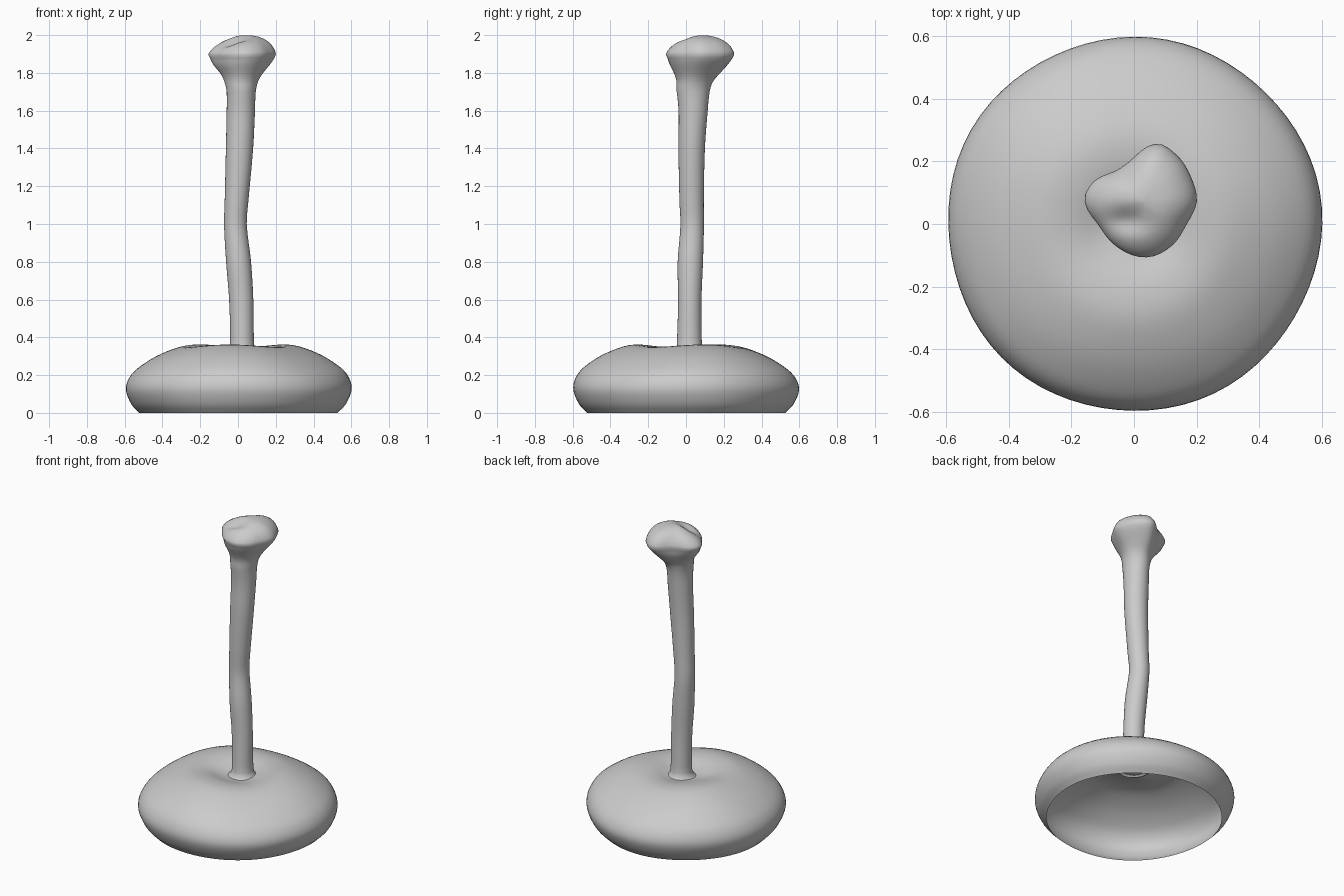
import bpy, bmesh
from math import sin, cos, pi, radians, exp, hypot

cube = bpy.data.objects.get("Cube")
if cube:
    bpy.data.objects.remove(cube)

grey = bpy.data.materials.new("plain_grey")
grey.use_nodes = True
grey.diffuse_color = (0.6, 0.6, 0.6, 1)
grey.node_tree.nodes["Principled BSDF"].inputs["Base Color"].default_value = (0.6, 0.6, 0.6, 1)


def curve_at(keys, t):
    """Smooth interpolation through rows of (t, values...)."""
    i = 0
    while i < len(keys) - 2 and t > keys[i + 1][0]:
        i += 1
    a, b = keys[i], keys[i + 1]
    before, after = keys[max(i - 1, 0)], keys[min(i + 2, len(keys) - 1)]
    h = b[0] - a[0]
    u = (t - a[0]) / h
    out = []
    for k in range(1, len(a)):
        ma = (b[k] - before[k]) / (b[0] - before[0]) * h
        mb = (after[k] - a[k]) / (after[0] - a[0]) * h
        out.append((2*u**3 - 3*u**2 + 1) * a[k] + (u**3 - 2*u**2 + u) * ma
                   + (3*u**2 - 2*u**3) * b[k] + (u**3 - u**2) * mb)
    return out


def loft(name, rings, tip):
    """Skin a stack of point rings and close the last one to a tip."""
    bm = bmesh.new()
    rows = [[bm.verts.new(p) for p in ring] for ring in rings]
    n = len(rows[0])
    for low, high in zip(rows, rows[1:]):
        for i in range(n):
            j = (i + 1) % n
            bm.faces.new((low[i], low[j], high[j], high[i]))
    top = bm.verts.new(tip)
    for i in range(n):
        bm.faces.new((rows[-1][i], rows[-1][(i + 1) % n], top))
    for f in bm.faces:
        f.smooth = True
    mesh = bpy.data.meshes.new(name)
    bm.to_mesh(mesh)
    bm.free()
    mesh.materials.append(grey)
    obj = bpy.data.objects.new(name, mesh)
    bpy.context.collection.objects.link(obj)
    return obj


# Hollow rounded base, open underneath, with a dimple round the stem
base_profile = [(0, 0.525, 0), (1, 0.57, 0.05), (2, 0.598, 0.13), (3, 0.57, 0.205),
                (4, 0.5, 0.265), (5, 0.41, 0.315), (6, 0.3, 0.352), (7, 0.2, 0.352),
                (8, 0.11, 0.328), (9, 0.05, 0.318)]
angles = [2 * pi * i / 72 for i in range(72)]
base_rings = []
for s in range(37):
    r, z = curve_at(base_profile, s / 4)
    ring = []
    for a in angles:
        wave = 1 + 0.005 * sin(5 * a + s * 0.1) + 0.004 * sin(3 * a + 1)
        lift = 0.008 * sin(3 * a + 0.5) * sin(pi * s / 36) * min(1, z / 0.2)
        ring.append((r * wave * cos(a), r * wave * sin(a), max(0, z + lift)))
    base_rings.append(ring)
loft("base_shell", base_rings, (0, 0, 0.318))

# Crooked stem flaring into a lumpy knob
# height, centre x, centre y, half width x, half width y
stem_keys = [(0.31, 0.022, 0.018, 0.1, 0.1), (0.335, 0.022, 0.018, 0.07, 0.072),
             (0.4, 0.021, 0.018, 0.063, 0.065), (0.6, 0.017, 0.02, 0.064, 0.062),
             (0.8, 0.003, 0.023, 0.066, 0.067), (1.0, -0.014, 0.033, 0.06, 0.062),
             (1.1, -0.009, 0.03, 0.062, 0.064), (1.4, 0.008, 0.03, 0.072, 0.07),
             (1.6, 0.015, 0.038, 0.075, 0.077), (1.7, 0.017, 0.038, 0.077, 0.087),
             (1.76, 0.018, 0.045, 0.09, 0.1), (1.8, 0.02, 0.055, 0.11, 0.127),
             (1.85, 0.015, 0.063, 0.15, 0.16), (1.9, 0.02, 0.073, 0.18, 0.18)]
# Knob outline: angle in degrees, distance from the knob centre
knob_outline = [(-30, 0.148), (0, 0.162), (30, 0.165), (60, 0.182), (80, 0.191),
                (110, 0.145), (135, 0.142), (160, 0.185), (178, 0.2), (205, 0.172),
                (230, 0.172), (270, 0.178), (300, 0.163), (330, 0.148), (360, 0.162)]
KX, KY = 0.04, 0.07


def knob_radius(a):
    return curve_at(knob_outline, a * 180 / pi)[0]


def dent(x, y):
    """Lowered hollow at the front left of the knob's top."""
    return (0.035 * exp(-(((x + 0.02) / 0.07) ** 2 + ((y - 0.01) / 0.04) ** 2))
            + 0.02 * max(0, -x / 0.1) + 0.02 * max(0, (0.03 - y) / 0.1))


stem_angles = [2 * pi * i / 48 for i in range(48)]
heights = [0.31, 0.32, 0.335, 0.36] + [0.4 + 0.05 * i for i in range(27)]
heights += [1.72 + 0.02 * i for i in range(9)]
rings = []
for z in heights:
    cx, cy, rx, ry = curve_at(stem_keys, z)
    blend = min(1, max(0, (z - 1.72) / 0.16))
    ring = []
    for a in stem_angles:
        lump = knob_radius(a) * (rx + ry) / 0.36
        px, py = cx + rx * cos(a), cy + ry * sin(a)
        kx = KX + lump * cos(a) - (1 - blend) * 0.02
        ky = KY + lump * sin(a) - (1 - blend) * 0.02
        ring.append((px + (kx - px) * blend, py + (ky - py) * blend, z))
    rings.append(ring)

# Rounded cap of the knob
for k in range(1, 12):
    t = radians(90 * k / 12)
    scale = cos(t) ** 0.9
    ring = []
    for a in stem_angles:
        r = knob_radius(a) * scale
        x, y = KX + r * cos(a), KY + r * sin(a)
        ring.append((x, y, 1.885 + 0.115 * sin(t) - dent(x, y) * sin(t)))
    rings.append(ring)
loft("stem_and_knob", rings, (KX, KY, 2.0 - dent(KX, KY)))
